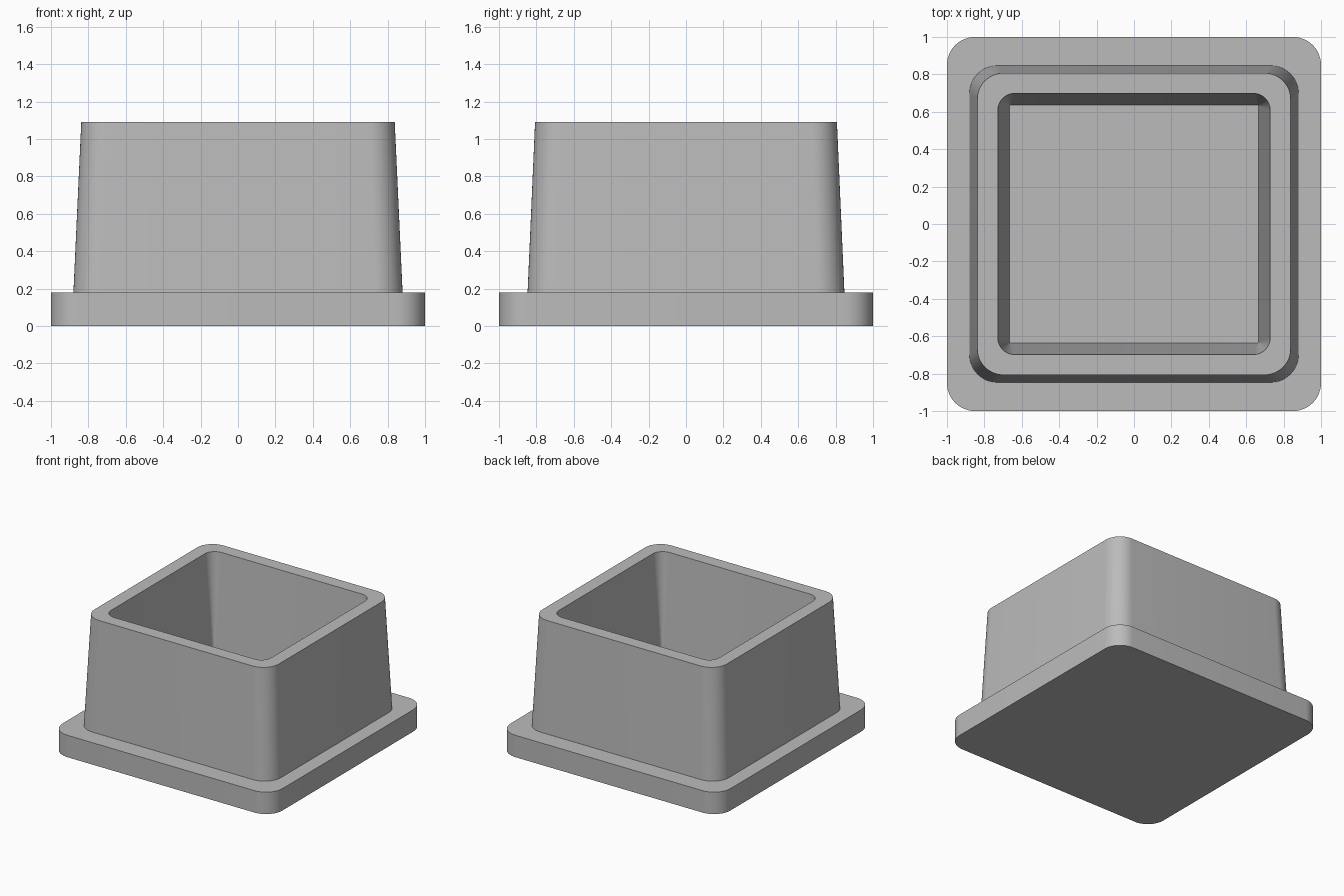
import bpy, bmesh, math

if "Cube" in bpy.data.objects:
    bpy.data.objects.remove(bpy.data.objects["Cube"])

grey = bpy.data.materials.new("plain grey")
grey.diffuse_color = (0.5, 0.5, 0.5, 1)
grey.use_nodes = True
grey.node_tree.nodes["Principled BSDF"].inputs["Base Color"].default_value = grey.diffuse_color

SEG = 12  # segments per rounded corner


def ring(bm, hx, hy, r, z):
    """Rounded rectangle of vertices at height z, counter-clockwise."""
    verts = []
    for k, (sx, sy) in enumerate([(1, 1), (-1, 1), (-1, -1), (1, -1)]):
        for i in range(SEG + 1):
            a = math.pi / 2 * (k + i / SEG)
            verts.append(bm.verts.new((sx * (hx - r) + r * math.cos(a),
                                       sy * (hy - r) + r * math.sin(a), z)))
    return verts


def loft(name, sections, caps):
    """Join successive rounded rectangles, optionally capping both ends."""
    bm = bmesh.new()
    rings = [ring(bm, *s) for s in sections]
    for a, b in zip(rings, rings[1:]):
        for i in range(len(a)):
            j = (i + 1) % len(a)
            bm.faces.new((a[i], a[j], b[j], b[i]))
    if caps:
        bm.faces.new(rings[0][::-1])
        bm.faces.new(rings[-1])
    mesh = bpy.data.meshes.new(name)
    bm.to_mesh(mesh)
    bm.free()
    mesh.materials.append(grey)
    obj = bpy.data.objects.new(name, mesh)
    bpy.context.collection.objects.link(obj)
    bpy.ops.object.select_all(action='DESELECT')
    obj.select_set(True)
    bpy.context.view_layer.objects.active = obj
    bpy.ops.object.shade_smooth_by_angle(angle=math.radians(30))
    return obj


BASE_TOP, RIM = 0.18, 1.09

# Flat rounded flange, its top is also the floor of the cavity
loft("base_plate", [(1, 1, 0.15, 0), (1, 1, 0.15, BASE_TOP)], True)

# Tapered wall: up the outside, across the rim, down the inside
loft("tapered_wall", [(0.88, 0.847, 0.15, BASE_TOP),
                      (0.838, 0.807, 0.14, RIM),
                      (0.728, 0.698, 0.09, RIM),
                      (0.665, 0.636, 0.004, BASE_TOP)], False)
